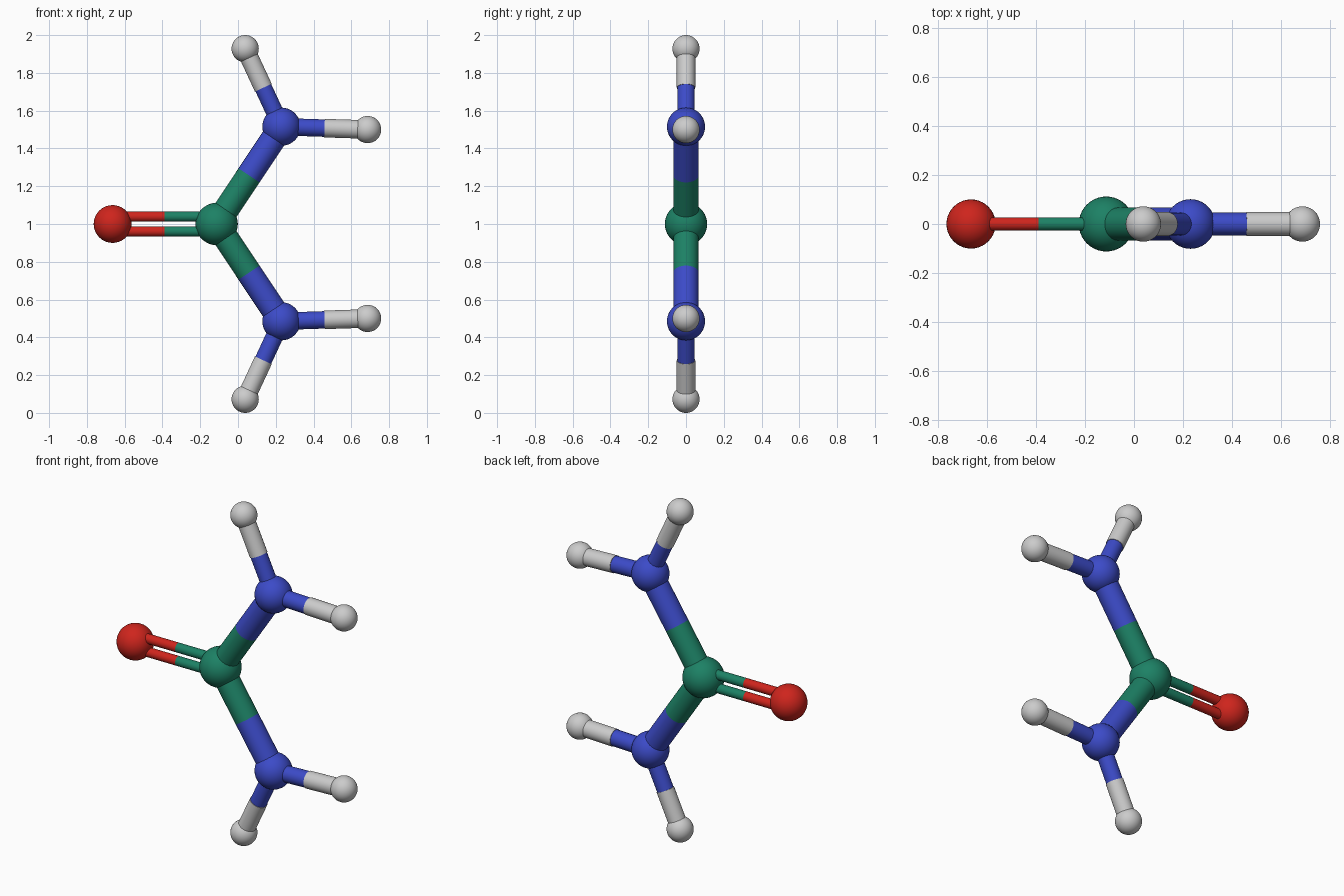
import bpy
from mathutils import Vector

if "Cube" in bpy.data.objects:
    bpy.data.objects.remove(bpy.data.objects["Cube"])


def material(name, rgb):
    m = bpy.data.materials.new(name)
    m.diffuse_color = (*rgb, 1)
    m.use_nodes = True
    m.node_tree.nodes["Principled BSDF"].inputs["Base Color"].default_value = m.diffuse_color
    return m


GREEN = material("carbon_green", (0.012, 0.22, 0.13))
RED = material("oxygen_red", (0.62, 0.018, 0.012))
BLUE = material("nitrogen_blue", (0.045, 0.07, 0.58))


def finish(name, mat):
    ob = bpy.context.object
    ob.name = name
    bpy.ops.object.shade_smooth_by_angle()
    if mat:
        ob.data.materials.append(mat)
    return ob


def atom(name, pos, radius, mat):
    bpy.ops.mesh.primitive_uv_sphere_add(segments=40, ring_count=20, radius=radius, location=pos)
    return finish(name, mat)


def rod(name, a, b, radius, mat):
    d = b - a
    bpy.ops.mesh.primitive_cylinder_add(vertices=32, radius=radius, depth=d.length,
                                        location=(a + b) / 2,
                                        rotation=d.to_track_quat('Z', 'Y').to_euler())
    return finish(name, mat)


def bond(name, a, b, mat_a, mat_b, r_a, r_b):
    # Two-coloured bond, split at the midpoint
    mid = (a + b) / 2
    rod(name + "_inner_half", a, mid, r_a, mat_a)
    rod(name + "_outer_half", mid, b, r_b, mat_b)


carbon = Vector((-0.113, 0, 1))
oxygen = Vector((-0.664, 0, 1))

# Central and double-bonded atoms
atom("carbon_atom", carbon, 0.112, GREEN)
atom("oxygen_atom", oxygen, 0.1, RED)

for side, s in (("upper", 1), ("lower", -1)):
    # Double bond strand
    off = Vector((0, 0, 0.039 * s))
    bond(side + "_double_bond", carbon + off, oxygen + off, GREEN, RED, 0.027, 0.027)

    # Nitrogen branch with two hydrogens
    nitrogen = Vector((0.23, 0, 1 + 0.515 * s))
    atom(side + "_nitrogen_atom", nitrogen, 0.101, BLUE)
    bond(side + "_carbon_nitrogen_bond", carbon, nitrogen, GREEN, BLUE, 0.067, 0.067)
    for label, x, z in (("tip", 0.038, 0.928), ("side", 0.686, 0.5)):
        hydrogen = Vector((x, 0, 1 + z * s))
        atom(f"{side}_{label}_hydrogen_atom", hydrogen, 0.072, None)
        bond(f"{side}_{label}_hydrogen_bond", nitrogen, hydrogen, BLUE, None, 0.046, 0.049)
